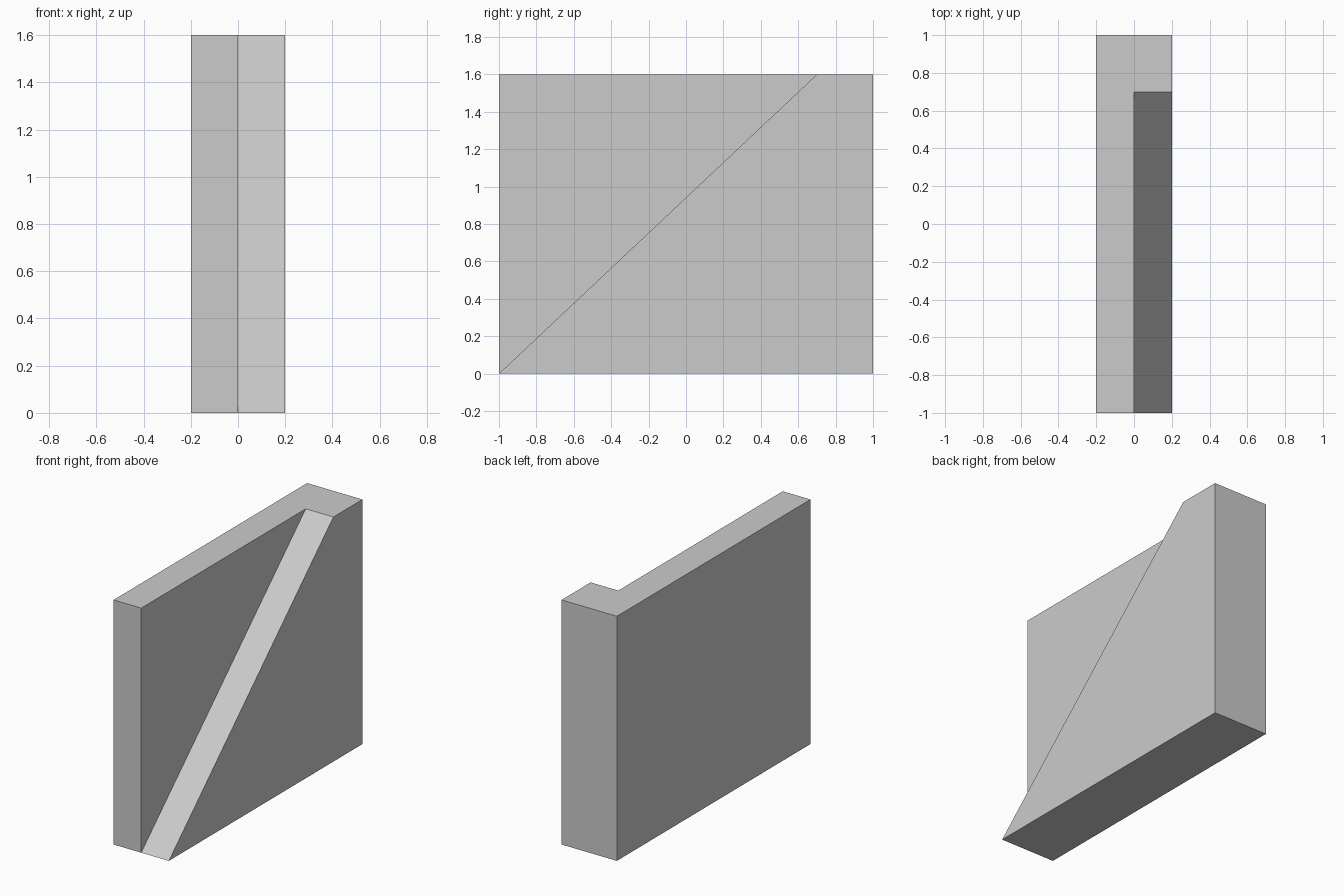
import bpy
import bmesh
from math import radians

if "Cube" in bpy.data.objects:
    bpy.data.objects.remove(bpy.data.objects["Cube"])

HEIGHT, HALF_LEN, HALF_WIDTH, RAMP_TOP = 1.6, 1.0, 0.2, 0.7

bm = bmesh.new()


def face(x, profile):
    return bm.faces.new([bm.verts.new((x, y, z)) for y, z in profile])


def half_shell(profile, outer_x):
    """Outer side face plus the walls running in to the x = 0 plane."""
    face(outer_x, profile)
    for (y0, z0), (y1, z1) in zip(profile, profile[1:] + profile[:1]):
        bm.faces.new([bm.verts.new(p) for p in (
            (outer_x, y0, z0), (outer_x, y1, z1), (0, y1, z1), (0, y0, z0))])


foot, back = (-HALF_LEN, 0), (HALF_LEN, 0)
back_top, ramp_top, front_top = (HALF_LEN, HEIGHT), (RAMP_TOP, HEIGHT), (-HALF_LEN, HEIGHT)

# Full-height wall on the left, sloped ramp on the right
half_shell([foot, back, back_top, ramp_top, front_top], -HALF_WIDTH)
half_shell([foot, back, back_top, ramp_top], HALF_WIDTH)

# Wall area exposed above the ramp
face(0, [foot, ramp_top, front_top])

# Weld into one closed solid and merge coplanar faces
bmesh.ops.remove_doubles(bm, verts=bm.verts, dist=1e-4)
bmesh.ops.recalc_face_normals(bm, faces=bm.faces)
bmesh.ops.dissolve_limit(bm, angle_limit=radians(1), verts=bm.verts, edges=bm.edges)

mesh = bpy.data.meshes.new("ramp_wall")
bm.to_mesh(mesh)
bm.free()
bpy.context.collection.objects.link(bpy.data.objects.new("ramp_wall", mesh))
